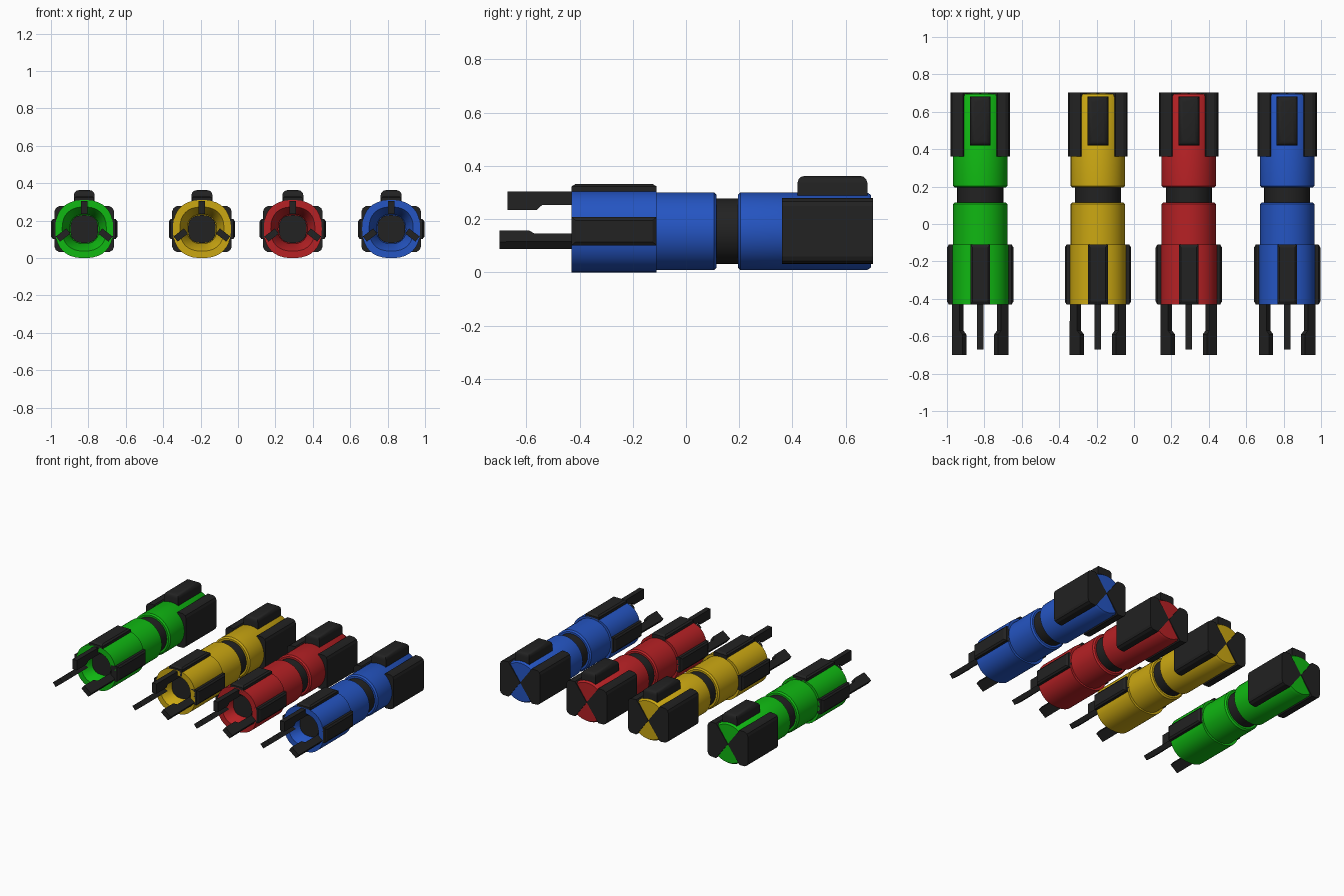
import bpy, bmesh, math
from mathutils import Matrix, Vector

if "Cube" in bpy.data.objects:
    bpy.data.objects.remove(bpy.data.objects["Cube"])

AXIS_Z = 0.155


def material(name, rgb):
    m = bpy.data.materials.new(name)
    m.use_nodes = True
    m.diffuse_color = (*rgb, 1)
    m.node_tree.nodes["Principled BSDF"].inputs["Base Color"].default_value = (*rgb, 1)
    return m


black = material("black rubber", (0.016, 0.016, 0.016))
UNITS = [
    ("green", -0.822, material("green", (0.005, 0.48, 0.006))),
    ("yellow", -0.193, material("yellow", (0.6, 0.39, 0.006))),
    ("red", 0.293, material("red", (0.47, 0.015, 0.018))),
    ("blue", 0.819, material("blue", (0.018, 0.09, 0.54))),
]


def finish(bm, name, x, mat, angle=35):
    bmesh.ops.recalc_face_normals(bm, faces=bm.faces[:])
    me = bpy.data.meshes.new(name)
    bm.to_mesh(me)
    bm.free()
    me.materials.append(mat)
    ob = bpy.data.objects.new(name, me)
    ob.location = (x, 0, AXIS_Z)
    bpy.context.collection.objects.link(ob)
    bpy.ops.object.select_all(action="DESELECT")
    ob.select_set(True)
    bpy.context.view_layer.objects.active = ob
    bpy.ops.object.shade_smooth_by_angle(angle=math.radians(angle))
    return ob


def lathe(name, x, mat, profile, power=2.0, sides=40):
    """Loft (y, radius) rings along y; power above 2 makes a rounded square."""
    bm = bmesh.new()
    rings = []
    for y, r in profile:
        ring = []
        for i in range(sides):
            a = math.tau * i / sides
            c, s = math.cos(a), math.sin(a)
            k = r / (abs(c) ** power + abs(s) ** power) ** (1 / power)
            ring.append(bm.verts.new((k * c, y, k * s)))
        rings.append(ring)
    for lo, hi in zip(rings, rings[1:]):
        for i in range(sides):
            j = (i + 1) % sides
            bm.faces.new((lo[i], lo[j], hi[j], hi[i]))
    bm.faces.new(rings[0])
    bm.faces.new(rings[-1])
    return finish(bm, name, x, mat)


def prism(name, x, mat, points, place):
    """Join two copies of an outline; place(u, v, side) gives the position."""
    bm = bmesh.new()
    ends = [[bm.verts.new(place(u, v, s)) for u, v in points] for s in (0, 1)]
    for e in ends:
        bm.faces.new(e)
    n = len(points)
    for i in range(n):
        j = (i + 1) % n
        bm.faces.new((ends[0][i], ends[0][j], ends[1][j], ends[1][i]))
    return finish(bm, name, x, mat, 20)


def grip_bar(name, x, angle):
    # Raised pad with a chamfered outer face, turned about the barrel axis
    bm = bmesh.new()
    rot = Matrix.Rotation(angle, 3, "Y")
    rings = []
    for z, w, l in ((0.12, 0.053, 0.16), (0.168, 0.053, 0.16), (0.177, 0.041, 0.145)):
        rings.append([bm.verts.new(rot @ Vector((sx * w, -0.27 + sy * l, z)))
                      for sx, sy in ((-1, -1), (1, -1), (1, 1), (-1, 1))])
    for lo, hi in zip(rings, rings[1:]):
        for i in range(4):
            j = (i + 1) % 4
            bm.faces.new((lo[i], lo[j], hi[j], hi[i]))
    bm.faces.new(rings[0])
    bm.faces.new(rings[-1])
    finish(bm, name, x, black, 10)


def prong(name, x, cx, cz, tip, angle):
    # Stepped finger: thicker at the tip, with a sloped step on the inner side
    outline = [(tip, -0.035), (tip + 0.11, -0.035), (tip + 0.13, -0.016),
               (-0.36, -0.016), (-0.36, 0.033), (tip, 0.035)]
    radial = Vector((math.sin(angle), 0, math.cos(angle)))
    across = Vector((math.cos(angle), 0, -math.sin(angle)))
    prism(name, x, black, outline, lambda u, v, s: Vector((cx, u, cz))
          + radial * v + across * (s - 0.5) * 0.035)


def top_block(name, x):
    bm = bmesh.new()
    bmesh.ops.create_cube(bm, size=1)
    bmesh.ops.transform(bm, verts=bm.verts[:], matrix=Matrix.Translation((0, 0.55, 0.145))
                        @ Matrix.Diagonal((0.112, 0.262, 0.125, 1)))
    top = [e for e in bm.edges if all(v.co.z > 0.15 for v in e.verts)]
    bmesh.ops.bevel(bm, geom=top, offset=0.026, segments=3, profile=0.5, affect="EDGES")
    finish(bm, name, x, black)


for color, x, paint in UNITS:
    # Barrel sections
    lathe(color + "_front_sleeve", x, paint,
          [(-0.11, 0.10), (-0.11, 0.155), (-0.43, 0.155), (-0.43, 0.118), (-0.36, 0.078),
           (-0.35, 0.078)], power=2.4)
    lathe(color + "_socket_core", x, black, [(-0.365, 0.074), (-0.34, 0.074)], power=2.6)
    lathe(color + "_middle_barrel", x, paint,
          [(-0.13, 0.146), (0.106, 0.146), (0.115, 0.136)])
    lathe(color + "_neck", x, black, [(0.10, 0.123), (0.21, 0.123)])
    lathe(color + "_rear_barrel", x, paint,
          [(0.195, 0.136), (0.204, 0.146), (0.68, 0.146), (0.695, 0.136), (0.699, 0.02)])

    # Grip pads on the top and both sides of the sleeve
    for label, turn in (("top", 0), ("left", 90), ("right", -90)):
        grip_bar(f"{color}_{label}_grip", x, math.radians(turn))

    # Three fingers
    prong(color + "_top_prong", x, 0, 0.115, -0.67, 0)
    for label, s in (("left", 1), ("right", -1)):
        prong(f"{color}_{label}_prong", x, s * 0.113, -0.032, -0.70, s * math.radians(128))

        # Side wedges whose points meet on the axis at the rear end
        half = [(0.093, 0.124), (0.136, 0.122), (0.152, 0.112), (0.159, 0.095)]
        outline = [(0, 0)] + half + [(u, -v) for u, v in reversed(half)]
        prism(f"{color}_{label}_rear_wedge", x, black, outline,
              lambda u, v, e: (s * u, 0.36 + e * 0.343, v))

    top_block(color + "_top_block", x)
